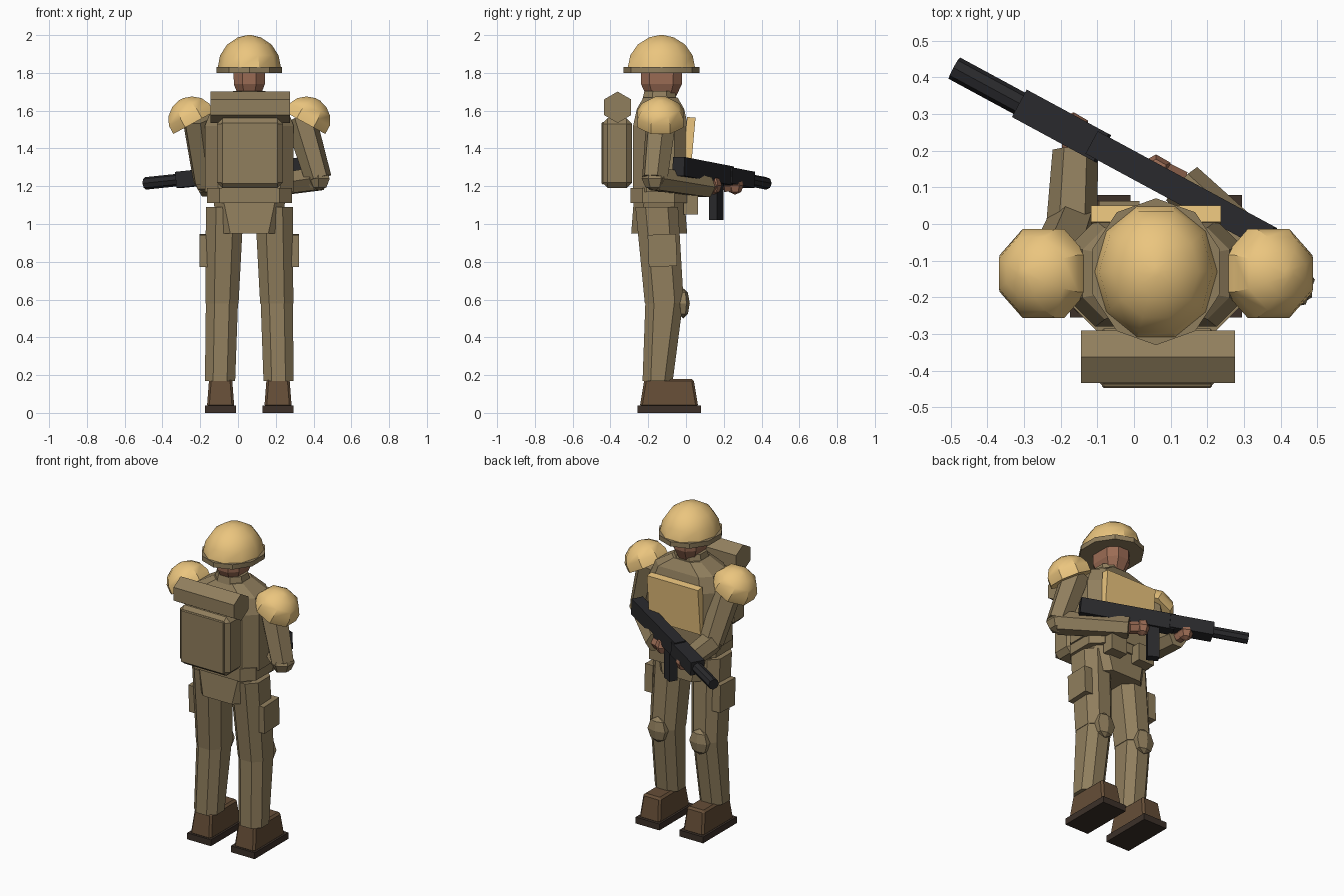
import bpy, bmesh, math
from mathutils import Vector, Matrix

if "Cube" in bpy.data.objects:
    bpy.data.objects.remove(bpy.data.objects["Cube"])

CX, CY = 0.06, -0.13          # body axis; the figure faces +y


def material(name, rgb):
    m = bpy.data.materials.new(name)
    m.diffuse_color = (*rgb, 1)
    m.use_nodes = True
    m.node_tree.nodes["Principled BSDF"].inputs["Base Color"].default_value = m.diffuse_color
    return m


CLOTH = material("cloth", (0.28, 0.21, 0.11))
PLATE = material("plate", (0.83, 0.56, 0.21))
SKIN = material("skin", (0.33, 0.15, 0.09))
LEATHER = material("leather", (0.13, 0.075, 0.038))
SOLE = material("sole", (0.045, 0.03, 0.022))
METAL = material("metal", (0.022, 0.022, 0.025))


def finish(name, bm, mat, smooth=None):
    bmesh.ops.recalc_face_normals(bm, faces=bm.faces)
    me = bpy.data.meshes.new(name)
    bm.to_mesh(me)
    bm.free()
    ob = bpy.data.objects.new(name, me)
    bpy.context.collection.objects.link(ob)
    me.materials.append(mat)
    if smooth:
        bpy.ops.object.select_all(action='DESELECT')
        ob.select_set(True)
        bpy.context.view_layer.objects.active = ob
        bpy.ops.object.shade_smooth_by_angle(angle=math.radians(smooth))
    return ob


def skin_rings(bm, rings):
    vs = [[bm.verts.new(p) for p in r] for r in rings]
    n = len(vs[0])
    for a, b in zip(vs, vs[1:]):
        for i in range(n):
            bm.faces.new((a[i], a[(i + 1) % n], b[(i + 1) % n], b[i]))
    bm.faces.new(vs[0])
    bm.faces.new(vs[-1])


def loft(name, sections, mat, cut=0.35):
    """Stack of chamfered rectangles given as (x, y, z, half_x, half_y)."""
    bm = bmesh.new()
    rings = []
    for x, y, z, hx, hy in sections:
        c = cut * 2 * min(hx, hy)
        pts = [(hx, hy - c), (hx - c, hy), (c - hx, hy), (-hx, hy - c),
               (-hx, c - hy), (c - hx, -hy), (hx - c, -hy), (hx, c - hy)]
        rings.append([(x + u, y + v, z) for u, v in pts])
    skin_rings(bm, rings)
    return finish(name, bm, mat)


def dome(name, centre, profile, n, mat, tilt=0.0, sy=1.0, turn=0.0):
    """Turned (radius, height) profile, tilted about y."""
    bm = bmesh.new()
    ang = [2 * math.pi * i / n + turn for i in range(n)]
    skin_rings(bm, [[(r * math.cos(a), r * sy * math.sin(a), h) for a in ang] for r, h in profile])
    bm.transform(Matrix.Translation(centre) @ Matrix.Rotation(tilt, 4, 'Y'))
    return finish(name, bm, mat, 35)


def box(name, centre, size, mat, bevel=0.0, rot=(0, 0, 0), top=1.0):
    """Box whose top can be narrowed and whose edges can be chamfered."""
    bm = bmesh.new()
    bmesh.ops.create_cube(bm, size=1)
    for v in bm.verts:
        k = top if v.co.z > 0 else 1
        v.co = Vector((v.co.x * size[0] * k, v.co.y * size[1] * k, v.co.z * size[2]))
    if bevel:
        bmesh.ops.bevel(bm, geom=bm.edges[:], offset=bevel, segments=1, affect='EDGES')
    ob = finish(name, bm, mat)
    ob.location, ob.rotation_euler = centre, rot
    return ob


def limb(name, p, q, r1, r2, mat, n=6, flat=1.0, turn=0.0):
    """n-sided tapered tube from p to q."""
    p, q = Vector(p), Vector(q)
    rot = (q - p).to_track_quat('Z', 'Y')
    bm = bmesh.new()
    ang = [2 * math.pi * i / n + turn for i in range(n)]
    skin_rings(bm, [[e + rot @ Vector((r * flat * math.cos(a), r * math.sin(a), 0)) for a in ang]
                    for e, r in ((p, r1), (q, r2))])
    return finish(name, bm, mat)


def ball(name, centre, radii, mat, seg=6, rings=4):
    bm = bmesh.new()
    bmesh.ops.create_uvsphere(bm, u_segments=seg, v_segments=rings, radius=1)
    bm.transform(Matrix.Translation(centre) @ Matrix.Diagonal((*radii, 1)))
    return finish(name, bm, mat)


# Head, neck and helmet
loft("head", [(CX, CY, 1.67, .055, .075), (CX, CY, 1.74, .082, .108), (CX, CY, 1.84, .084, .11)], SKIN, .28)
loft("collar", [(CX, CY - .01, 1.62, .105, .10), (CX, CY - .01, 1.705, .085, .08)], CLOTH, .28)
arc = [(.168 * math.cos(t), .175 * math.sin(t)) for t in (0, .4, .8, 1.2, 1.5)]
dome("helmet", (CX, CY, 1.825), arc, 10, PLATE, sy=1.12)
dome("helmet_rim", (CX, CY, 1.80), [(.182, 0), (.182, .03)], 10, CLOTH, sy=1.1, turn=math.pi / 10)

# Torso, belt and hips
loft("torso", [(CX, -.135, 1.17, .235, .145), (CX, -.135, 1.52, .235, .145),
               (CX, -.135, 1.61, .20, .125), (CX, -.135, 1.67, .10, .09)], CLOTH, .24)
loft("belt", [(CX, -.145, 1.11, .225, .15), (CX, -.145, 1.19, .225, .15)], CLOTH, .22)
loft("hips", [(CX, -.142, .95, .16, .148), (CX, -.142, 1.12, .19, .135)], CLOTH, .2)
box("chest_plate", (CX, .015, 1.42), (.355, .045, .29), PLATE, rot=(-.09, 0, 0))
for s in (-1, 1):
    box("belt_pouch", (CX + s * .10, .025, 1.105), (.11, .075, .11), CLOTH)

# Backpack with bedroll
box("backpack", (CX + .003, -.365, 1.375), (.35, .16, .37), CLOTH, .03)
box("backpack_flap", (CX + .003, -.44, 1.375), (.30, .014, .33), CLOTH, .005)
limb("bedroll", (-.145, -.362, 1.618), (.275, -.362, 1.618), .083, .083, CLOTH, turn=math.pi / 2)

# Legs, boots, knee pads, thigh pouches and shoulder pads
for s, side in ((-1, "left"), (1, "right")):
    loft(side + "_thigh", [(CX + s * .13, -.155, 1.09, .10, .113),
                           (CX + s * .145, -.115, .58, .088, .103)], CLOTH, .27)
    loft(side + "_shin", [(CX + s * .155, -.15, .17, .08, .08),
                          (CX + s * .145, -.115, .59, .085, .10)], CLOTH, .27)
    bx = CX + s * .152
    box(side + "_boot", (bx, -.09, .105), (.145, .31, .15), LEATHER, .012, top=.84)
    box(side + "_sole", (bx, -.088, .02), (.165, .335, .04), SOLE)
    ball(side + "_knee_pad", (CX + s * .145, -.015, .58), (.07, .035, .08), CLOTH)
    box(side + "_thigh_pouch", (CX + s * .235, -.125, .86), (.055, .15, .17), CLOTH, rot=(.04, 0, 0))
    cap = [(.132, 0), (.132, .05), (.108, .095), (.065, .127), (.015, .142)]
    dome(side + "_shoulder_pad", (CX + s * .295, -.135, 1.535), cap, 8, PLATE, tilt=s * .5, turn=math.pi / 8)

# Arms and hands: the right one on the grip, the left one on the handguard
ARMS = {"right": ((.33, -.13, 1.56), (.425, -.165, 1.24), (.13, .11, 1.195), (.06, .145, 1.205)),
        "left": ((-.215, -.13, 1.56), (-.17, -.01, 1.23), (-.16, .20, 1.20), (-.165, .26, 1.205))}
for side, (sh, el, wr, hand) in ARMS.items():
    limb(side + "_upper_arm", sh, el, .085, .072, CLOTH)
    ball(side + "_elbow", el, (.07, .07, .065), CLOTH)
    limb(side + "_forearm", el, wr, .07, .062, CLOTH)
    limb(side + "_wrist", wr, hand, .035, .035, SKIN)
    ball(side + "_hand", hand, (.045, .045, .05), SKIN)

# Rifle, held diagonally across the body
START, END = Vector((.37, -.04, 1.305)), Vector((-.49, .425, 1.215))


def rifle_part(name, a, b, w1, w2, ratio):
    d = END - START
    ob = limb(name, START + d * a, START + d * b, w1, w2, METAL, 4, 1, math.pi / 4)
    return ob


def rifle_box(name, a, b, w, h):
    d = END - START
    ob = box(name, START + d * (a + b) / 2, (w, h, d.length * (b - a)), METAL)
    ob.rotation_mode = 'QUATERNION'
    ob.rotation_quaternion = d.to_track_quat('Z', 'Y')


rifle_box("rifle_stock", 0, .56, .07, .10)
rifle_box("rifle_handguard", .53, .79, .085, .085)
limb("rifle_barrel", START.lerp(END, .78), END, .033, .033, METAL, 8)
yaw = math.atan2(END.y - START.y, END.x - START.x)
box("rifle_magazine", (-.005, .16, 1.13), (.07, .05, .22), METAL, rot=(0, 0, yaw))
